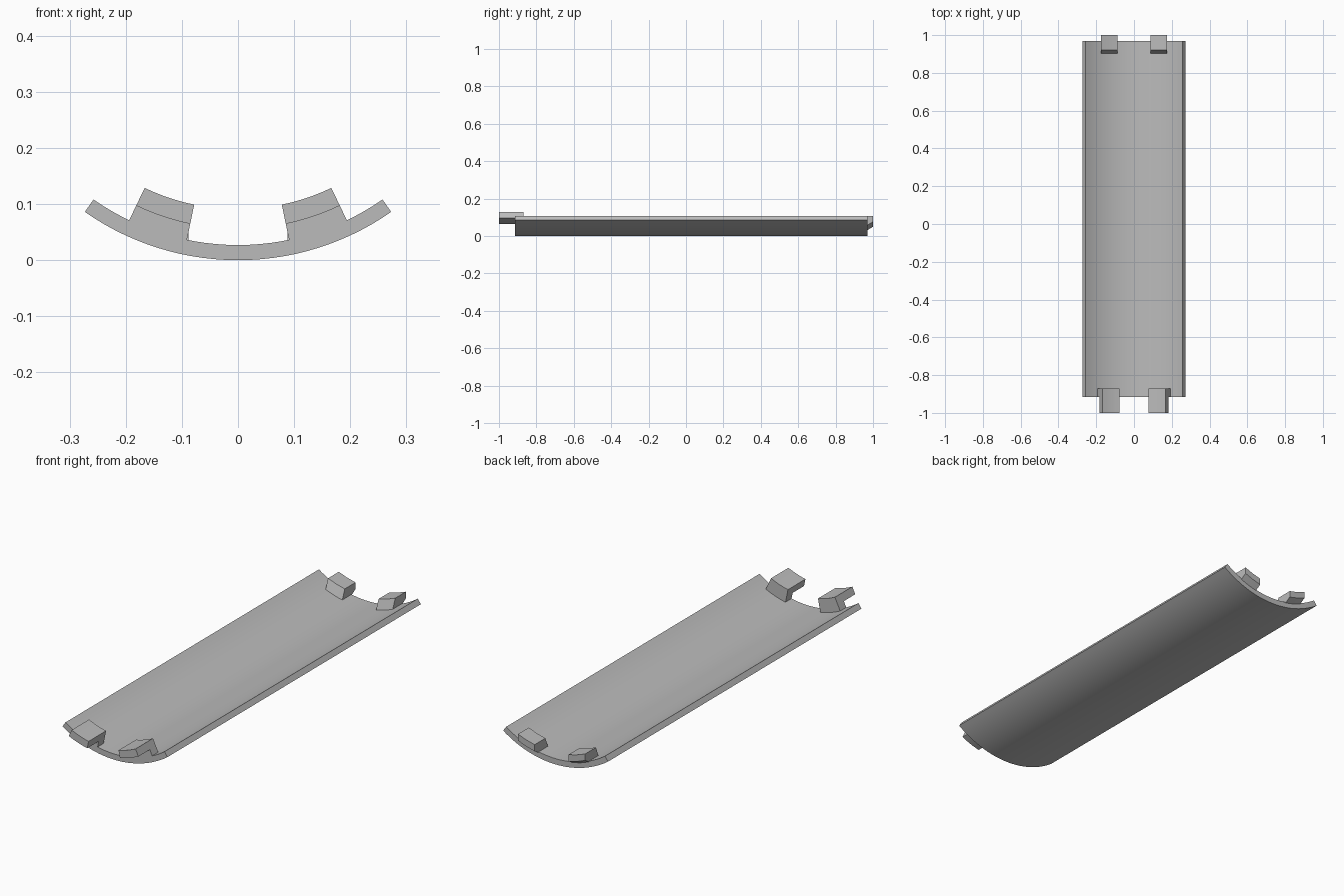
import bpy, bmesh
from math import sin, cos, radians, sqrt

cube = bpy.data.objects.get("Cube")
if cube:
    bpy.data.objects.remove(cube)

R_OUT, R_IN = 0.476, 0.449      # radii of the curved cover, axis at z = R_OUT

grey = bpy.data.materials.new("plain_grey")
grey.use_nodes = True
grey.diffuse_color = (0.5, 0.5, 0.5, 1)
grey.node_tree.nodes["Principled BSDF"].inputs["Base Color"].default_value = (0.5, 0.5, 0.5, 1)


def loft(name, sections):
    """Closed solid through matching loops of points."""
    bm = bmesh.new()
    rings = [[bm.verts.new(p) for p in s] for s in sections]
    n = len(rings[0])
    for a, b in zip(rings, rings[1:]):
        for i in range(n):
            j = (i + 1) % n
            bm.faces.new((a[i], a[j], b[j], b[i]))
    bm.faces.new(rings[0])
    bm.faces.new(rings[-1])
    bmesh.ops.recalc_face_normals(bm, faces=bm.faces)
    mesh = bpy.data.meshes.new(name)
    bm.to_mesh(mesh)
    bm.free()
    mesh.materials.append(grey)
    obj = bpy.data.objects.new(name, mesh)
    bpy.context.collection.objects.link(obj)
    bpy.ops.object.select_all(action='DESELECT')
    obj.select_set(True)
    bpy.context.view_layer.objects.active = obj
    bpy.ops.object.shade_smooth_by_angle(angle=radians(25))
    return obj


def arc_loft(name, profile, start, end, steps):
    """Sweep a (y, radius) profile around the cover's axis."""
    angles = [radians(start + (end - start) * i / steps) for i in range(steps + 1)]
    loft(name, [[(r * sin(a), y, R_OUT - r * cos(a)) for y, r in profile] for a in angles])


# Curved cover
arc_loft("curved_cover", [(-0.915, R_OUT), (0.97, R_OUT), (0.97, R_IN), (-0.915, R_IN)], -35, 35, 28)

# Front tabs: foot on the cover with a raised tongue reaching forward
tab = [(-0.87, 0.452), (-0.87, 0.385), (-1, 0.385), (-1, 0.42), (-0.915, 0.42), (-0.915, 0.452)]
# Rear hooks: (y, height above the cover's inner face)
hook = [(0.90, -0.004), (0.92, 0.045), (1.0, 0.045), (1.0, 0.014), (0.97, -0.004)]

for side, s in (("left", 1), ("right", -1)):
    arc_loft("front_tab_" + side, tab, s * 11.7, s * 25.6, 5)
    loft("rear_hook_" + side,
         [[(s * x, y, R_OUT - sqrt(R_IN ** 2 - x * x) + h) for y, h in hook]
          for x in (0.088, 0.132, 0.175)])
